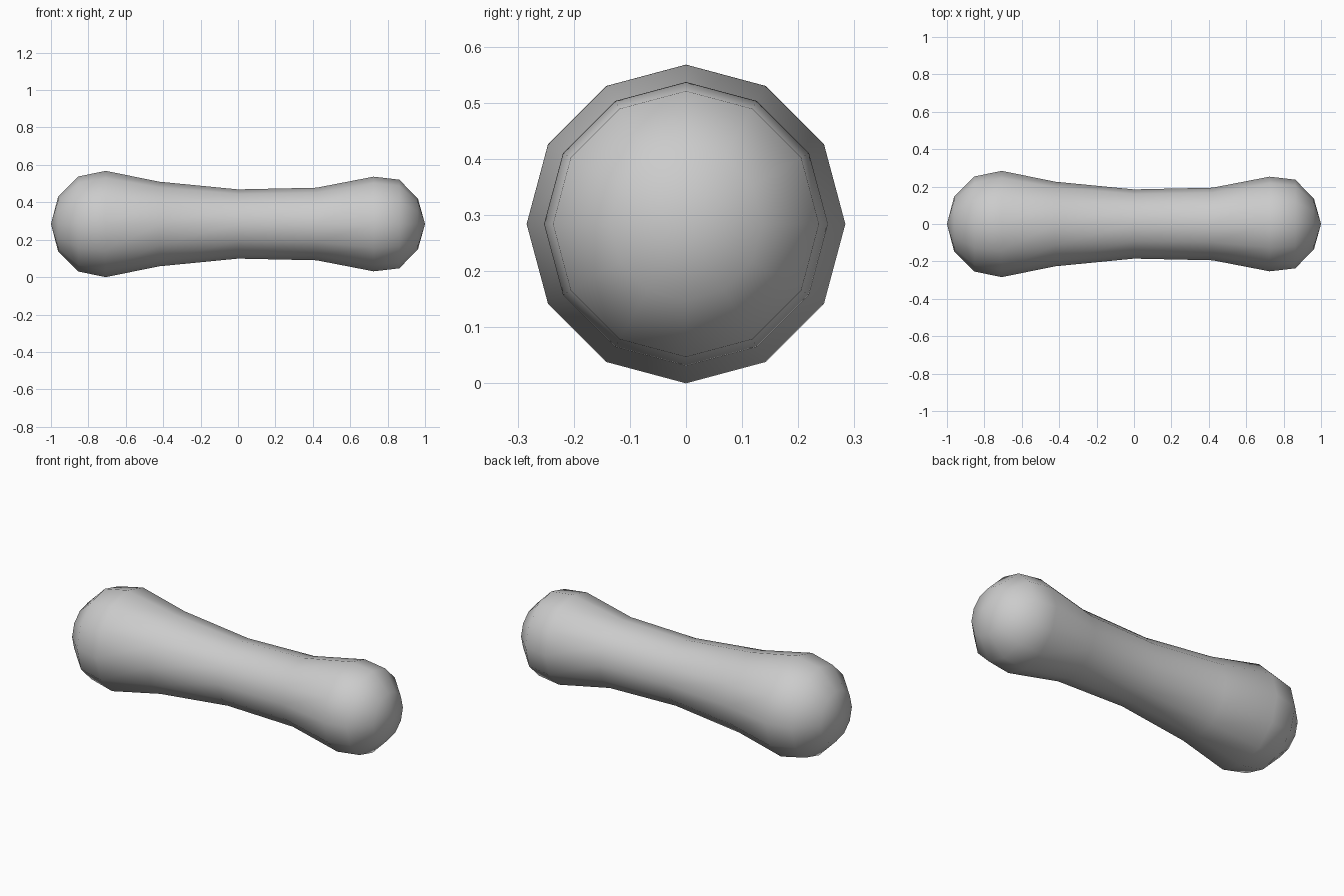
import bpy, bmesh
from math import sin, cos, pi

if "Cube" in bpy.data.objects:
    bpy.data.objects.remove(bpy.data.objects["Cube"])

SIDES = 12
CENTRE_Z = 0.284
# rings along the length: (x, radius)
RINGS = [(-0.962, 0.145), (-0.853, 0.254), (-0.708, 0.284), (-0.42, 0.226),
         (0.0, 0.185), (0.42, 0.194), (0.725, 0.253), (0.862, 0.237), (0.962, 0.136)]

bm = bmesh.new()
rings = [[bm.verts.new((x, r * sin(2 * pi * i / SIDES), CENTRE_Z + r * cos(2 * pi * i / SIDES)))
          for i in range(SIDES)] for x, r in RINGS]
left_tip = bm.verts.new((-1, 0, CENTRE_Z))
right_tip = bm.verts.new((1, 0, CENTRE_Z))

# shaft and knobs, closed with a fan at each tip
for i in range(SIDES):
    j = (i + 1) % SIDES
    for a, b in zip(rings, rings[1:]):
        bm.faces.new((a[i], a[j], b[j], b[i]))
    bm.faces.new((left_tip, rings[0][j], rings[0][i]))
    bm.faces.new((right_tip, rings[-1][i], rings[-1][j]))
bmesh.ops.recalc_face_normals(bm, faces=bm.faces[:])
for f in bm.faces:
    f.smooth = True

mesh = bpy.data.meshes.new("bone")
bm.to_mesh(mesh)
bm.free()
bpy.context.collection.objects.link(bpy.data.objects.new("bone", mesh))
